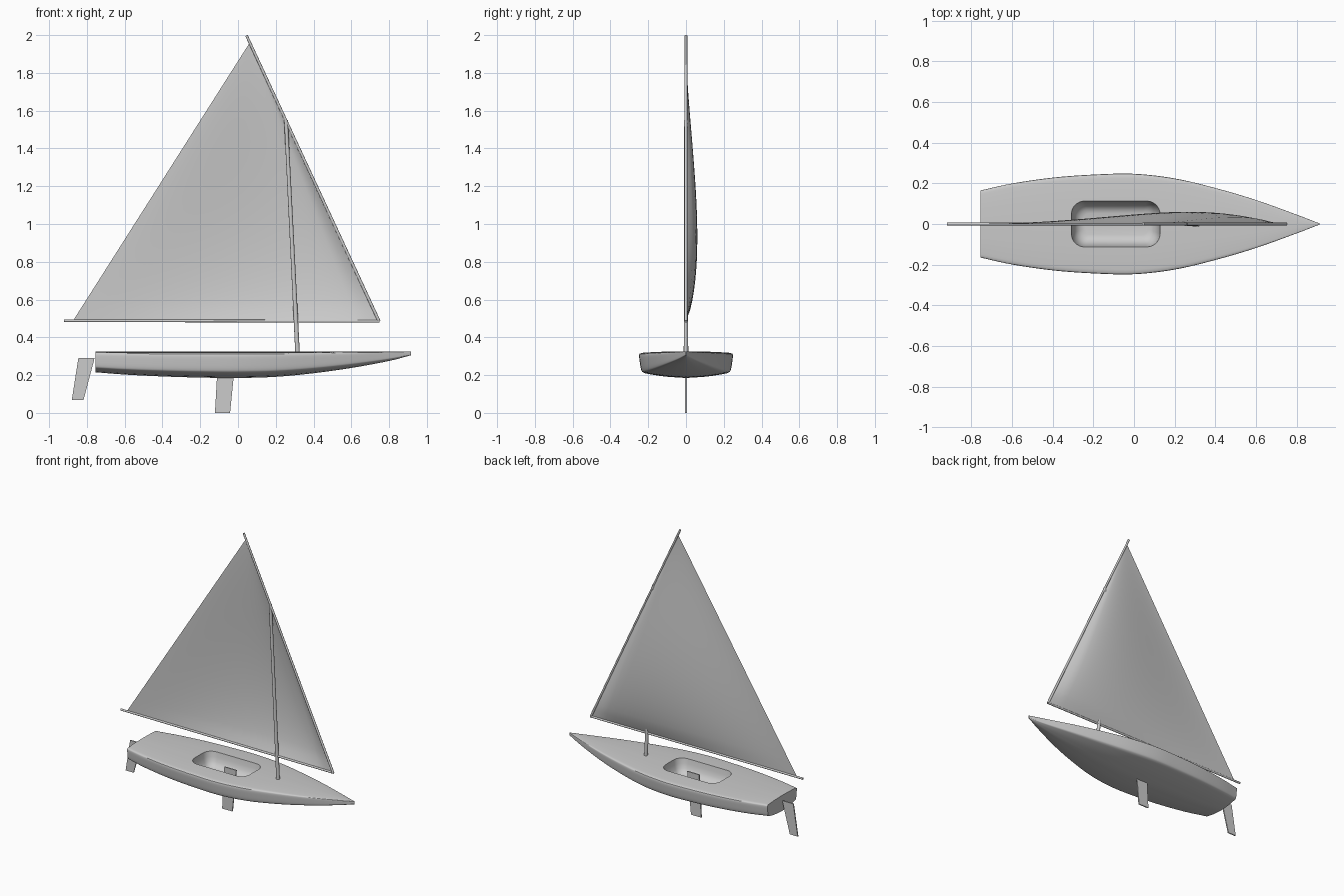
import bpy, bmesh, math
from mathutils import Vector

if "Cube" in bpy.data.objects:
    bpy.data.objects.remove(bpy.data.objects["Cube"])


def finish(name, bm, angle=35):
    bmesh.ops.recalc_face_normals(bm, faces=bm.faces)
    me = bpy.data.meshes.new(name)
    bm.to_mesh(me)
    bm.free()
    ob = bpy.data.objects.new(name, me)
    bpy.context.collection.objects.link(ob)
    smooth(ob, angle)
    return ob


def smooth(ob, angle):
    bpy.ops.object.select_all(action='DESELECT')
    ob.select_set(True)
    bpy.context.view_layer.objects.active = ob
    bpy.ops.object.shade_smooth_by_angle(angle=math.radians(angle))


def spline(pts, n):
    """Catmull-Rom through points, n steps per span."""
    p = [Vector(q) for q in pts]
    p = [2 * p[0] - p[1]] + p + [2 * p[-1] - p[-2]]
    out = []
    for i in range(1, len(p) - 2):
        a, b, c, d = p[i - 1:i + 3]
        for k in range(n):
            t = k / n
            out.append(0.5 * (2 * b + (c - a) * t + (2 * a - 5 * b + 4 * c - d) * t ** 2
                              + (3 * b - a - 3 * c + d) * t ** 3))
    return out + [p[-2]]


def loft(name, rings, angle=35):
    """Skin closed rings and cap both ends."""
    bm = bmesh.new()
    vr = [[bm.verts.new(v) for v in r] for r in rings]
    n = len(vr[0])
    for a, b in zip(vr, vr[1:]):
        for i in range(n):
            bm.faces.new((a[i], a[(i + 1) % n], b[(i + 1) % n], b[i]))
    bm.faces.new(vr[0])
    bm.faces.new(vr[-1])
    return finish(name, bm, angle)


def spar(name, a, b, r0, r1):
    a, b = Vector(a), Vector(b)
    q = (b - a).to_track_quat('Z', 'Y')
    rings = []
    for p, r in ((a, r0), (b, r1)):
        rings.append([p + q @ Vector((r * math.cos(t * math.pi / 8), r * math.sin(t * math.pi / 8), 0))
                      for t in range(16)])
    return loft(name, rings)


def blade(name, outline, half):
    return loft(name, [[(x, y, z) for x, z in outline] for y in (-half, half)])


# Hull: stations of x, half width, keel height
stations = spline([(-.755, .165, .215), (-.6, .199, .203), (-.4, .228, .193), (-.2, .243, .187),
                   (0, .247, .185), (.2, .224, .191), (.4, .177, .210), (.6, .118, .238),
                   (.8, .046, .275), (.915, .002, .305)], 5)
# Half section as fractions of width and height, deck centre to keel
half = [(0, 1, 0), (.5, .985, 0), (.85, .955, 0), (.96, .93, 0), (1, .86, 0), (.985, .58, 0),
        (.955, .3, 0), (.91, .205, 0), (.8, .15, 0), (.45, .055, 0), (0, 0, 0)]
sec = spline(half, 3)
loop = [(p.x, p.y) for p in sec] + [(-p.x, p.y) for p in sec[-2:0:-1]]
hull = loft("hull", [[(s.x, s.y * u, s.z + (.326 - s.z) * v) for u, v in loop] for s in stations])


# Cockpit well cut into the deck
def rounded(hx, hy, r, z):
    out = []
    for q, (sx, sy) in enumerate(((1, 1), (-1, 1), (-1, -1), (1, -1))):
        for k in range(9):
            t = (q + k / 8) * math.pi / 2
            out.append((-.09 + sx * (hx - r) + r * math.cos(t), sy * (hy - r) + r * math.sin(t), z))
    return out


well = [(.36, -.005), (.325, 0), (.29, .006), (.26, .015), (.24, .028), (.229, .043), (.224, .06)]
cutter = loft("cockpit_cutter", [rounded(.218 - d, .113 - d, .065 - d * .6, z) for z, d in well])
cutter.hide_render = True
mod = hull.modifiers.new("cockpit", 'BOOLEAN')
mod.operation = 'DIFFERENCE'
mod.solver = 'EXACT'
mod.object = cutter
bpy.context.view_layer.objects.active = hull
bpy.ops.object.modifier_apply(modifier=mod.name)
bpy.data.objects.remove(cutter)
smooth(hull, 35)

# Foils
blade("daggerboard", [(-.122, 0), (-.042, 0), (-.012, .3), (-.105, .3)], .004)
blade("rudder", [(-.88, .068), (-.818, .068), (-.763, .275), (-.76, .291), (-.845, .291)], .004)

# Spars
spar("mast", (.316, 0, .3), (.254, 0, 1.55), .012, .010)
spar("yard", (.747, 0, .485), (.045, 0, 1.998), .008, .007)
spar("boom", (-.92, 0, .488), (.75, 0, .485), .007, .007)

# Sail: triangle bellied towards +y
tack, head, clew = Vector((.742, 0, .49)), Vector((.062, 0, 1.96)), Vector((-.872, 0, .49))
N = 28
bm = bmesh.new()
rows = []
for j in range(N):
    v = j / N
    row = []
    for i in range(N + 1):
        c = i / N
        p = tack.lerp(clew, c).lerp(head, v)
        p.y = .06 / (.217 * .316) * v ** .75 * (1 - v) ** 1.75 * c ** .5 * (1 - c) ** 1.6
        row.append(bm.verts.new(p))
    rows.append(row)
tip = bm.verts.new(head)
for a, b in zip(rows, rows[1:]):
    for i in range(N):
        bm.faces.new((a[i], a[i + 1], b[i + 1], b[i]))
for i in range(N):
    bm.faces.new((rows[-1][i], rows[-1][i + 1], tip))
finish("sail", bm, 60)
